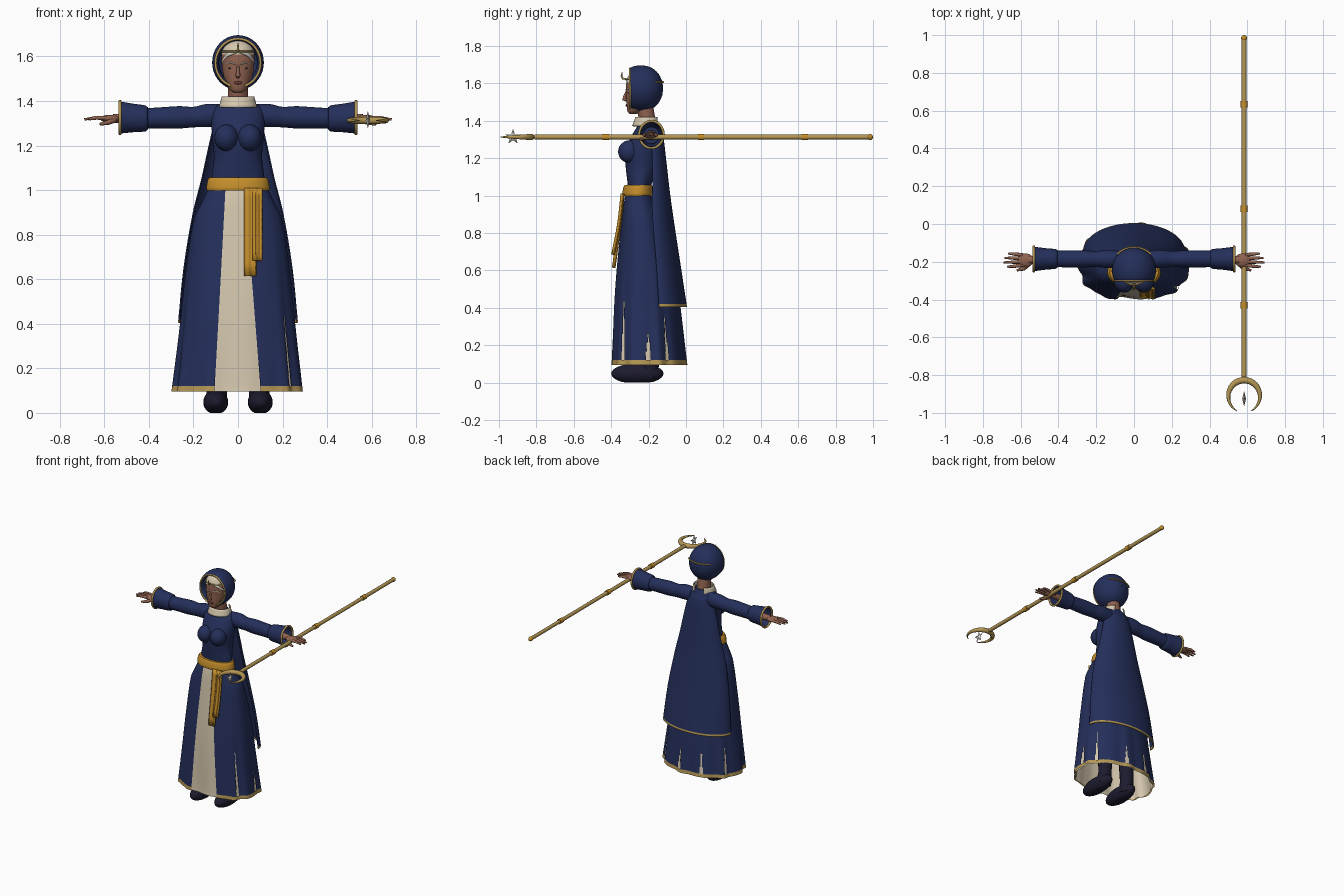
import bpy, bmesh
from math import sin, cos, pi, asin, sqrt, radians, copysign
from mathutils import Vector

cube = bpy.data.objects.get("Cube")
if cube:
    bpy.data.objects.remove(cube)


def material(name, r, g, b):
    m = bpy.data.materials.new(name)
    m.use_nodes = True
    m.diffuse_color = (r, g, b, 1)
    m.node_tree.nodes["Principled BSDF"].inputs["Base Color"].default_value = (r, g, b, 1)
    return m


navy = material("navy cloth", .018, .029, .105)
cream = material("cream cloth", .66, .57, .42)
gold = material("gold trim", .46, .31, .09)
amber = material("amber sash", .55, .27, .025)
skin = material("skin", .28, .125, .08)
lip = material("lips", .17, .05, .04)
dark = material("dark leather", .012, .011, .028)
silver = material("pale silver", .7, .68, .6)


def finish(name, bm, *mats):
    bmesh.ops.recalc_face_normals(bm, faces=bm.faces)
    me = bpy.data.meshes.new(name)
    bm.to_mesh(me)
    bm.free()
    ob = bpy.data.objects.new(name, me)
    bpy.context.scene.collection.objects.link(ob)
    for m in mats:
        me.materials.append(m)
    return ob


def sample(keys, s):
    """Smooth row between key rows; the first column runs straight."""
    i = min(int(s), len(keys) - 2)
    f, a, b = s - i, keys[i], keys[i + 1]
    p, q = keys[max(i - 1, 0)], keys[min(i + 2, len(keys) - 1)]
    h = b[0] - a[0]
    row = [a[0] + h * f]
    for c in range(1, len(a)):
        m0 = (b[c] - p[c]) / (b[0] - p[0]) * h
        m1 = (q[c] - a[c]) / (q[0] - a[0]) * h
        d = b[c] - a[c]
        row.append(a[c] + f * (m0 + f * (3 * d - 2 * m0 - m1 + f * (m0 + m1 - 2 * d))))
    return row


def oval(row, a):
    z, rx, front, back = row
    return Vector((rx * sin(a), (front + back) / 2 + (front - back) / 2 * cos(a), z))


def surface(name, keys, mats, shape=oval, rule=None, n=40, k=4, arc=None, caps=False, thick=0):
    """Loft key rows; arc limits the sweep, rule picks each face's colour (None leaves a gap)."""
    bm, grid, turns = bmesh.new(), [], []
    for j in range(k * (len(keys) - 1) + 1):
        row = sample(keys, j / k)
        a0, a1 = arc(row) if arc else (0, 2 * pi)
        turn = [a0 + (a1 - a0) * i / n for i in range(n + 1 if arc else n)]
        grid.append([bm.verts.new(shape(row, a)) for a in turn])
        turns.append(turn)
    for r, (low, high) in enumerate(zip(grid, grid[1:])):
        for i in range(n):
            w = (i + 1) % len(low)
            quad = (low[i], low[w], high[w], high[i])
            mid = sum((v.co for v in quad), Vector()) / 4
            index = rule(mid, turns[r][i]) if rule else 0
            if index is not None:
                bm.faces.new(quad).material_index = index
    if caps:
        for ring in (grid[0], grid[-1]):
            bm.faces.new(ring)
    ob = finish(name, bm, *mats)
    if thick:
        ob.modifiers.new("thickness", 'SOLIDIFY').thickness = thick
    return ob


def ball(name, at, size, mat, floor=None):
    bm = bmesh.new()
    bmesh.ops.create_uvsphere(bm, u_segments=24, v_segments=14, radius=1)
    for v in bm.verts:
        v.co = Vector(at) + Vector([c * s for c, s in zip(v.co, size)])
        if floor is not None:
            v.co.z = max(v.co.z, floor)
    return finish(name, bm, mat)


def tube(name, points, radii, mat, closed=False):
    cu = bpy.data.curves.new(name, 'CURVE')
    cu.dimensions, cu.bevel_depth, cu.bevel_resolution, cu.use_fill_caps = '3D', 1, 3, True
    sp = cu.splines.new('POLY')
    sp.points.add(len(points) - 1)
    sp.use_cyclic_u = closed
    if not isinstance(radii, (list, tuple)):
        radii = [radii] * len(points)
    for p, co, r in zip(sp.points, points, radii):
        p.co, p.radius = (*co, 1), r
    ob = bpy.data.objects.new(name, cu)
    bpy.context.scene.collection.objects.link(ob)
    cu.materials.append(mat)
    bpy.ops.object.select_all(action='DESELECT')
    ob.select_set(True)
    bpy.context.view_layer.objects.active = ob
    bpy.ops.object.convert(target='MESH')


# Skirt with folds, front opening and slits over a cream underskirt
skirt_keys = [(1.03, .123, -.318, -.185), (.95, .16, -.335, -.16), (.87, .198, -.345, -.125),
              (.6, .238, -.373, -.055), (.4, .258, -.388, -.03), (.12, .29, -.4, .0), (.095, .293, -.402, .003)]
slits = [(50, .45), (90, .28), (120, .36), (168, .28), (202, .3), (240, .34)]


def skirt_shape(row, a, shrink=1):
    z, rx, front, back = row
    c, s = cos(a), sin(a)
    if c > 0:
        c, s = c ** .8, copysign(abs(s) ** .8, s)
    drop = (1.03 - z) / .93
    r = shrink * (1 + .022 * drop ** 2 * (sin(11 * a) + .5 * sin(17 * a + 1)))
    return Vector((rx * s * r, (front + back) / 2 + (front - back) / 2 * c * r, z))


def opening(row):
    drop = (1.03 - row[0]) / .93
    edge = lambda x: asin((x / row[1]) ** 1.25)
    return edge(.028 + .074 * drop), 2 * pi - edge(.055 + .05 * drop)


def skirt_rule(p, a):
    if p.z < .12:
        return 1
    for deg, top in slits:
        if p.z < top and abs(a - radians(deg)) < .05 * (top - p.z) / (top - .12):
            return None
    return 0


surface("overskirt", skirt_keys, (navy, gold), skirt_shape, skirt_rule, n=240, k=6, arc=opening)
surface("underskirt", skirt_keys, (cream,), lambda r, a: skirt_shape(r, a, .965), n=120)

# Bodice, belt and hanging sash
surface("bodice", [(1.0, .12, -.31, -.19), (1.06, .118, -.312, -.185), (1.15, .108, -.322, -.15),
                   (1.24, .116, -.325, -.135), (1.33, .118, -.285, -.14), (1.375, .1, -.257, -.145),
                   (1.4, .05, -.24, -.155)], (navy,), caps=True)
surface("belt", [(.998, .139, -.338, -.175), (1.01, .142, -.341, -.172), (1.045, .136, -.334, -.177),
                 (1.056, .129, -.328, -.183)], (amber,), caps=True)
for name, x0, x1, low, out in (("sash_long", .028, .076, .615, 0), ("sash_short", .064, .104, .685, -.004)):
    surface(name, [(1.01, -.342), (.85, -.36), (low, -.392)], (amber,),
            lambda r, t: Vector((x0 + (x1 - x0) * t, r[1] + out + .004 * cos(9 * t), r[0])),
            n=8, arc=lambda r: (0, 1), thick=.012)

# Cape with trimmed hem
surface("cape", [(1.385, .075, -.19, -.15), (1.33, .1, -.185, -.125), (1.2, .132, -.18, -.107),
                 (1.05, .165, -.18, -.09), (.9, .203, -.18, -.07), (.65, .245, -.16, -.032),
                 (.42, .268, -.145, .003), (.405, .27, -.145, .005)], (navy, gold),
        lambda r, t: Vector((r[1] * sin(t), r[2] + (r[3] - r[2]) * cos(t), r[0])),
        lambda p, a: int(p.z < .42), arc=lambda r: (-pi / 2, pi / 2), thick=.006)

# Neck, collar, head and face
tube("neck", [(0, -.2, 1.36), (0, -.222, 1.49)], .046, skin)
surface("collar", [(1.372, .086, -.288, -.14), (1.42, .073, -.27, -.145)], (cream,),
        arc=lambda r: (pi + .5, 3 * pi - .5), thick=.006)
surface("head", [(1.437, .02, -.303, -.26), (1.45, .037, -.313, -.24), (1.49, .058, -.318, -.2),
                 (1.54, .07, -.32, -.18), (1.61, .074, -.318, -.18), (1.65, .06, -.302, -.19),
                 (1.672, .03, -.275, -.22)], (skin, cream), rule=lambda p, a: int(p.z > 1.612), caps=True)
tube("nose", [(0, -.317, 1.56), (0, -.329, 1.53), (0, -.331, 1.515), (0, -.317, 1.508)],
     [.005, .008, .011, .007], skin)
ball("mouth", (0, -.317, 1.482), (.02, .006, .007), lip)
for side, s in (("left", 1), ("right", -1)):
    ball(side + "_eye", (s * .03, -.307, 1.548), (.013, .006, .005), dark)
    tube(side + "_eyebrow", [(s * .012, -.322, 1.565), (s * .032, -.314, 1.573), (s * .054, -.295, 1.566)],
         .003, silver)
    tube(side + "_hair_lock", [(s * .01, -.318, 1.62), (s * .045, -.304, 1.608), (s * .07, -.268, 1.575)],
         [.006, .009, .005], silver)

# Hood, rim, circlet and forehead hook


def hood_shape(r, a):
    return Vector((r[1] * sin(a), r[0], 1.573 + r[2] * cos(a)))


surface("hood", [(-.122, .002, .002), (-.127, .035, .037), (-.15, .077, .082), (-.19, .106, .113),
                 (-.24, .116, .123), (-.28, .112, .118), (-.298, .104, .11)], (navy,), hood_shape)
surface("hood_lining", [(-.298, .104, .11), (-.28, .092, .098), (-.22, .085, .09)], (navy,), hood_shape)
tube("hood_rim", [(.101 * sin(i * pi / 24), -.299, 1.571 + .108 * cos(i * pi / 24)) for i in range(48)],
     .006, gold, True)
tube("circlet", [(.074 * sin(t / 10), -.25 - .073 * cos(t / 10), 1.622) for t in range(-13, 14)], .004, gold)
tube("forehead_hook", [(0, -.32, 1.625), (0, -.338, 1.625), (0, -.345, 1.64), (0, -.341, 1.66)],
     [.005, .006, .005, .002], gold)
tube("hood_back_band", [(x / 100, -.219 + .1 * sqrt(1 - (x / 11.8) ** 2 - .08), 1.607) for x in range(-9, 10)],
     .005, gold)

# Bust, sleeves, hands and boots on both sides
for side, s in (("left", 1), ("right", -1)):
    ball(side + "_bust", (s * .052, -.303, 1.235), (.054, .06, .06), navy)

    def limb(r, a):
        return Vector((s * r[0], -.185 + r[1] * sin(a), r[3] + r[2] * cos(a)))
    surface(side + "_sleeve", [(.07, .042, .05, 1.335), (.14, .048, .052, 1.335), (.2, .042, .046, 1.328),
                               (.26, .045, .05, 1.327), (.33, .045, .048, 1.325), (.42, .043, .045, 1.322)],
            (navy,), limb, caps=True)
    surface(side + "_cuff", [(.405, .046, .05, 1.322), (.415, .052, .058, 1.322), (.47, .057, .064, 1.324),
                             (.53, .065, .072, 1.326)], (navy,), limb, thick=.004)
    tube(side + "_cuff_trim", [limb((.53, .065, .072, 1.326), i * pi / 18) for i in range(36)], .007, gold, True)
    tube(side + "_wrist", [(s * .41, -.185, 1.322), (s * .56, -.19, 1.322)], [.028, .02], skin)
    ball(side + "_palm", (s * .575, -.192, 1.321), (.045, .036, .017), skin)
    for i, tip in enumerate((.672, .69, .686, .665)):
        y = -.218 + .018 * i
        tube(f"{side}_finger_{i + 1}", [(s * .59, y, 1.323), (s * .635, y * 1.2 + .038, 1.325),
                                        (s * tip, y * 1.3 + .057, 1.318)], [.01, .009, .005], skin)
    tube(side + "_thumb", [(s * .555, -.21, 1.315), (s * .585, -.237, 1.303), (s * .62, -.245, 1.296)],
         [.013, .011, .006], skin)
    ball(side + "_boot", (s * .1, -.26, .048), (.056, .14, .055), dark, 0)
    tube(side + "_boot_shaft", [(s * .098, -.2, .03), (s * .095, -.19, .12), (s * .085, -.19, .45)],
         [.052, .046, .058], dark)

# Staff with rings, end knob, crescent and star
sx, sz = .583, 1.313
tube("staff", [(sx, -.81, sz), (sx, .985, sz)], .013, gold)
for i, y in enumerate((-.43, .08, .635)):
    tube(f"staff_ring_{i + 1}", [(sx, y - .017, sz), (sx, y + .017, sz)], .018, amber)
ball("staff_knob", (sx, .984, sz), (.016, .016, .016), amber)
arcs = [radians(d) for d in range(-156, 157, 12)]
thick = [.002 + .015 * cos(t * pi / 2 / 2.73) for t in arcs]
tube("crescent", [(sx + (.095 - r) * sin(t), -.905 + (.095 - r) * cos(t), sz) for t, r in zip(arcs, thick)],
     thick, gold)
bm = bmesh.new()
rim = [bm.verts.new((sx, -.925 + r * sin(i * pi / 5), sz + r * cos(i * pi / 5)))
       for i in range(10) for r in [(.043, .018)[i % 2]]]
peaks = [bm.verts.new((sx + d, -.925, sz)) for d in (-.01, .01)]
for i in range(10):
    for p in peaks:
        bm.faces.new((rim[i], rim[(i + 1) % 10], p))
finish("star", bm, silver)

# Smooth shading with sharp edges kept
bpy.ops.object.select_all(action='DESELECT')
for ob in bpy.context.scene.objects:
    if ob.type == 'MESH':
        ob.select_set(True)
        bpy.context.view_layer.objects.active = ob
bpy.ops.object.shade_smooth_by_angle(angle=radians(40))
